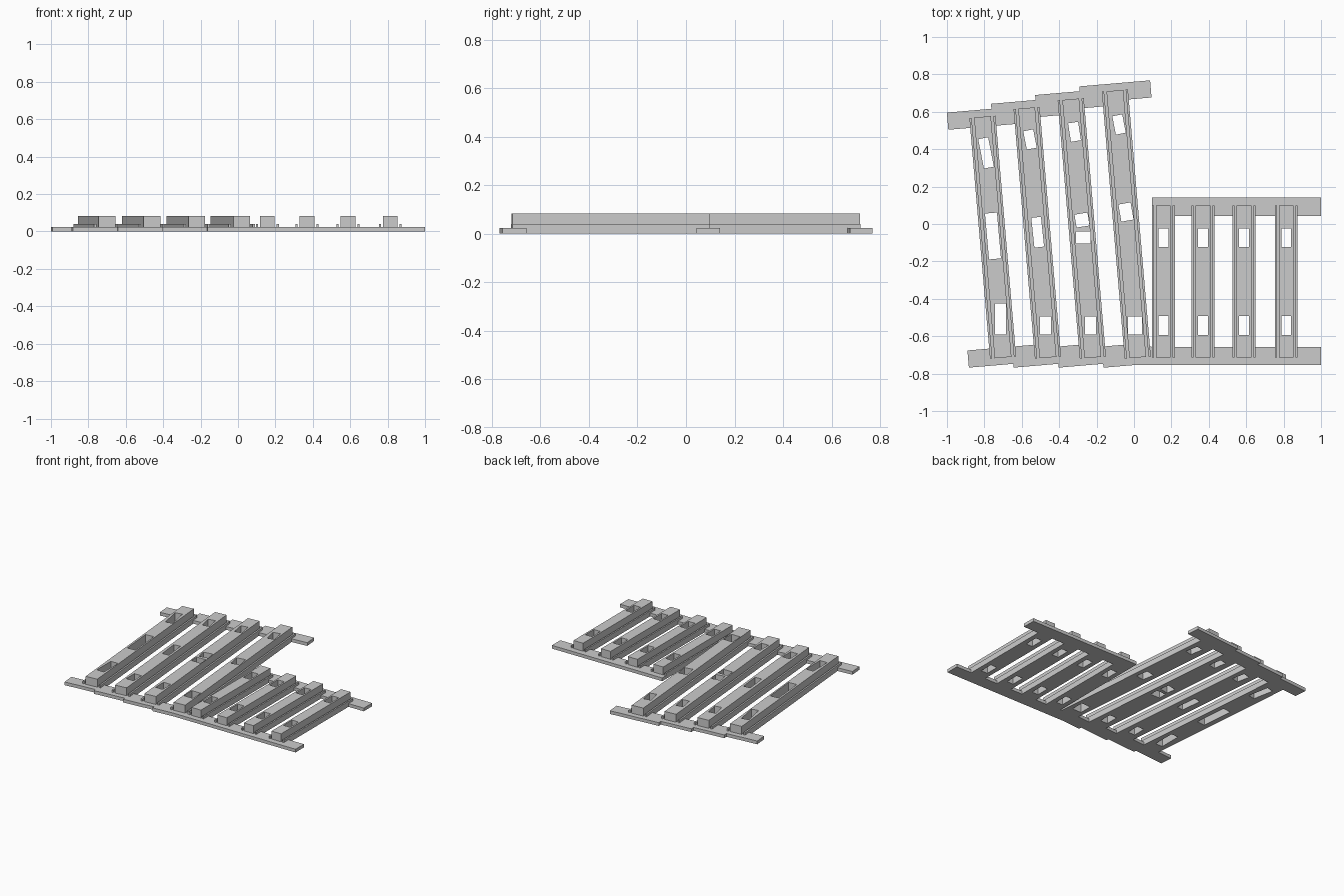
import bpy
import bmesh
import math
from mathutils import Matrix, Vector

cube = bpy.data.objects.get("Cube")
if cube:
    bpy.data.objects.remove(cube, do_unlink=True)

grey = bpy.data.materials.new("plain_grey")
grey.use_nodes = True
grey.diffuse_color = (0.6, 0.6, 0.6, 1)
grey.node_tree.nodes["Principled BSDF"].inputs["Base Color"].default_value = (0.6, 0.6, 0.6, 1)

TILT = 4.9        # lean of the long bars, degrees
BASE = 0.024      # thickness of ties and bar floors
LIP = 0.041       # height of the side lips
TOP = 0.083       # height of the bar bodies
FRONT = -0.714    # front end of all bars


def add_box(bm, x, y, width, length, z0, z1, angle=0):
    place = (Matrix.Translation((x, y, (z0 + z1) / 2))
             @ Matrix.Rotation(math.radians(angle), 4, "Z")
             @ Matrix.Diagonal((width, length, z1 - z0, 1)))
    bmesh.ops.create_cube(bm, size=1, matrix=place)


def make_object(name, bm):
    bmesh.ops.recalc_face_normals(bm, faces=bm.faces)
    mesh = bpy.data.meshes.new(name)
    bm.to_mesh(mesh)
    bm.free()
    mesh.materials.append(grey)
    obj = bpy.data.objects.new(name, mesh)
    bpy.context.collection.objects.link(obj)
    return obj


def make_tie(name, x, y, length, angle=0, depth=0.092):
    bm = bmesh.new()
    add_box(bm, x, y, length, depth, 0, BASE, angle)
    return make_object(name, bm)


def cut_holes(obj, holes):
    bm = bmesh.new()
    for x, y, width, length, angle in holes:
        add_box(bm, x, y, width, length, -0.1, 0.2, angle)
    cutter = make_object("hole_cutter", bm)
    cutter.hide_render = True
    mod = obj.modifiers.new("holes", "BOOLEAN")
    mod.operation = "DIFFERENCE"
    mod.solver = "EXACT"
    mod.object = cutter
    graph = bpy.context.evaluated_depsgraph_get()
    cut = bpy.data.meshes.new_from_object(obj.evaluated_get(graph))
    obj.modifiers.clear()
    obj.data = cut
    bpy.data.objects.remove(cutter, do_unlink=True)


def make_bar(name, x, length, body, inner, outer, angle, holes):
    """Raised body with a groove and a low lip along each side."""
    half = [(0, TOP), (body, TOP), (body, BASE), (inner, BASE),
            (inner, LIP), (outer, LIP), (outer, 0)]
    section = half[1:] + [(-u, z) for u, z in reversed(half[1:])]
    bm = bmesh.new()
    face = bm.faces.new([bm.verts.new((u, 0, z)) for u, z in section])
    grown = bmesh.ops.extrude_face_region(bm, geom=[face], use_keep_orig=True)
    moved = [g for g in grown["geom"] if isinstance(g, bmesh.types.BMVert)]
    bmesh.ops.translate(bm, verts=moved, vec=Vector((0, length, 0)))
    turn = Matrix.Translation((x, FRONT, 0)) @ Matrix.Rotation(math.radians(angle), 4, "Z")
    bmesh.ops.transform(bm, matrix=turn, verts=bm.verts)
    cut_holes(make_object(name, bm), holes)


# Straight bars with two matching holes each
for i, x in enumerate((0.157, 0.369, 0.588, 0.814)):
    holes = [(x, y, 0.053, 0.1, 0) for y in (-0.073, -0.543)]
    make_bar(f"straight_bar_{i + 1}", x, 0.812, 0.039, 0.05, 0.061, 0, holes)

# Straight ties
make_tie("straight_front_tie", 0.49, -0.706, 1.02, depth=0.098)
make_tie("straight_back_tie", 0.548, 0.092, 0.904, depth=0.098)

# Leaning bars: foot position, back end, holes (x, y, width, length, turn)
leaning = [
    (-0.70, 0.573, [(-0.791, 0.38, 0.054, 0.16, 11), (-0.754, -0.064, 0.064, 0.246, 5),
                    (-0.714, -0.508, 0.058, 0.165, 0)]),
    (-0.46, 0.62, [(-0.556, 0.452, 0.054, 0.1, 11), (-0.515, -0.044, 0.052, 0.16, 6),
                   (-0.473, -0.543, 0.058, 0.096, 0)]),
    (-0.22, 0.667, [(-0.318, 0.493, 0.054, 0.1, 9), (-0.278, 0.021, 0.07, 0.07, 9),
                    (-0.272, -0.072, 0.077, 0.065, 0), (-0.233, -0.543, 0.058, 0.096, 0)]),
    (0.02, 0.713, [(-0.08, 0.532, 0.054, 0.1, 11), (-0.043, 0.064, 0.066, 0.093, 10),
                   (0.005, -0.543, 0.074, 0.096, 0)]),
]
lean = math.tan(math.radians(TILT))
for i, (x, end, holes) in enumerate(leaning):
    rise = end - FRONT
    make_bar(f"leaning_bar_{i + 1}", x, rise / math.cos(math.radians(TILT)),
             0.045, 0.058, 0.07, TILT, holes)
    # Short overlapping ties at both ends; the last front one stops at the straight bars
    last = i == len(leaning) - 1
    make_tie(f"leaning_front_tie_{i + 1}", x - 0.055 * last, -0.706 - 0.005 * last,
             0.265 if last else 0.375, TILT)
    make_tie(f"leaning_back_tie_{i + 1}", x - lean * rise + 0.003, end - 0.007, 0.38, TILT)
